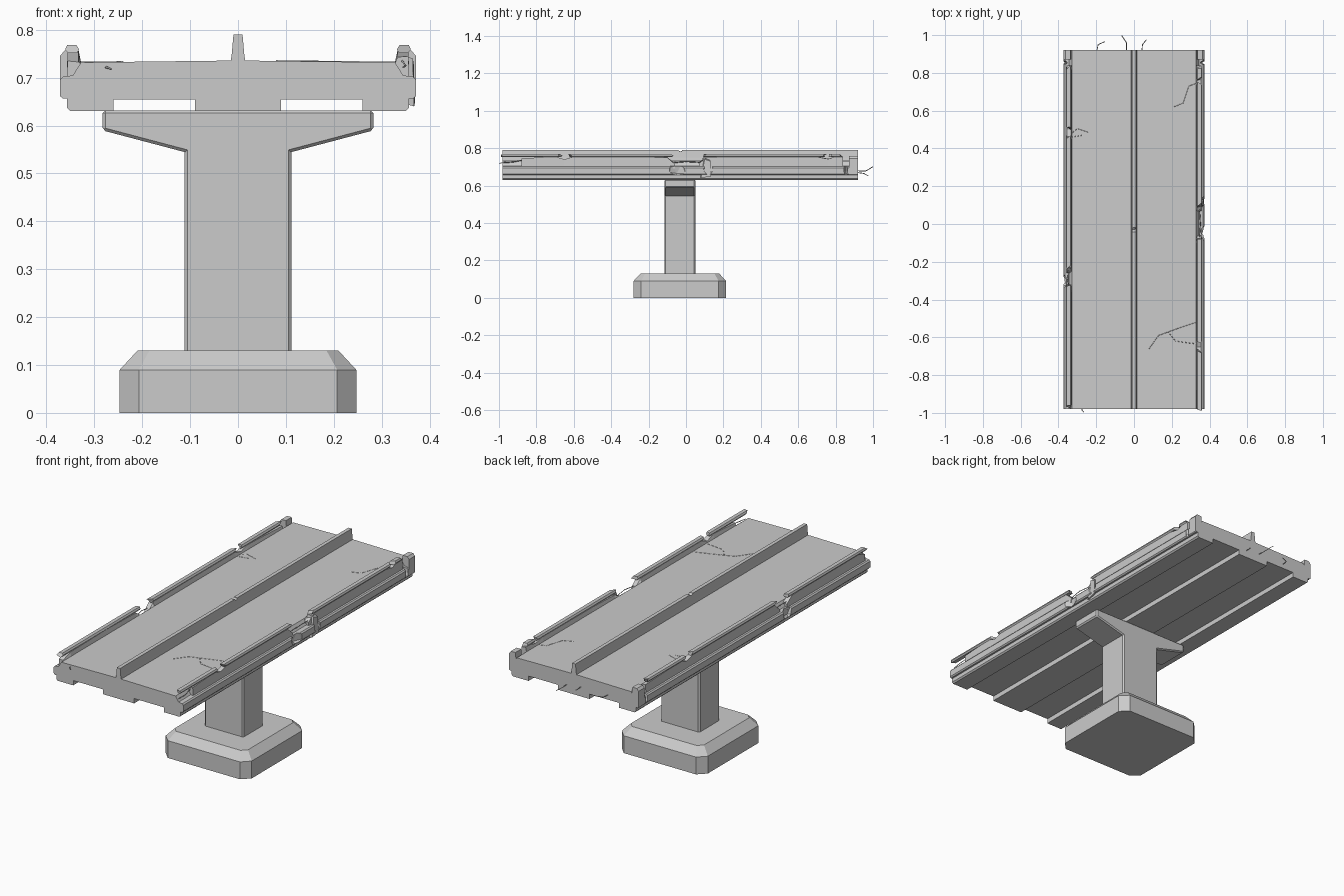
import bpy, bmesh, random
from mathutils import Vector

if "Cube" in bpy.data.objects:
    bpy.data.objects.remove(bpy.data.objects["Cube"])

random.seed(4)
Y0, Y1 = -0.98, 0.92          # deck ends
YC = -0.033                   # pier centre


def make(name, bm):
    bmesh.ops.recalc_face_normals(bm, faces=bm.faces)
    me = bpy.data.meshes.new(name)
    bm.to_mesh(me)
    bm.free()
    ob = bpy.data.objects.new(name, me)
    bpy.context.collection.objects.link(ob)
    return ob


def loft(name, rings):
    """Closed solid through rings that have equal point counts."""
    bm = bmesh.new()
    vs = [[bm.verts.new(p) for p in r] for r in rings]
    n = len(vs[0])
    for a, b in zip(vs, vs[1:]):
        for i in range(n):
            j = (i + 1) % n
            bm.faces.new((a[i], a[j], b[j], b[i]))
    bm.faces.new(vs[0])
    bm.faces.new(vs[-1])
    return make(name, bm)


def extrude_y(name, prof, ya, yb):
    return loft(name, [[(x, y, z) for x, z in prof] for y in (ya, yb)])


def octagon(hx, hy, c, z):
    """Rectangle with cut corners around the pier axis."""
    pts = [(hx, -hy + c), (hx, hy - c), (hx - c, hy), (-hx + c, hy),
           (-hx, hy - c), (-hx, -hy + c), (-hx + c, -hy), (hx - c, -hy)]
    return [(x, y + YC, z) for x, y in pts]


def mirrored(half):
    return half + [(-x, z) for x, z in reversed(half)]


def tube(name, pts, r):
    cu = bpy.data.curves.new(name, 'CURVE')
    cu.dimensions = '3D'
    cu.bevel_depth = r
    cu.bevel_resolution = 0
    cu.use_fill_caps = True
    sp = cu.splines.new('POLY')
    sp.points.add(len(pts) - 1)
    for p, co in zip(sp.points, pts):
        p.co = (*co, 1)
    ob = bpy.data.objects.new(name, cu)
    bpy.context.collection.objects.link(ob)
    return ob


def gouge(loc, size):
    """Irregular faceted lump used to break away concrete."""
    bm = bmesh.new()
    bmesh.ops.create_icosphere(bm, subdivisions=1, radius=1)
    for v in bm.verts:
        k = random.uniform(0.8, 1.15)
        v.co = Vector([c * s * k + o for c, s, o in zip(v.co, size, loc)])
    ob = make("break_cutter", bm)
    ob.hide_render = True
    ob.hide_viewport = True
    return ob


def cut(ob, cutters):
    for c in cutters:
        m = ob.modifiers.new("break", 'BOOLEAN')
        m.operation = 'DIFFERENCE'
        m.solver = 'EXACT'
        m.object = c


# Footing with chamfered edges
loft("footing", [octagon(0.247, 0.247, 0.04, 0), octagon(0.247, 0.247, 0.04, 0.09),
                 octagon(0.21, 0.21, 0.025, 0.13)])

# Pier column
loft("pier_column", [octagon(0.112, 0.083, 0.007, 0.125), octagon(0.112, 0.083, 0.007, 0.56)])

# Hammerhead cap, slightly bevelled
cap = extrude_y("pier_cap", mirrored([(0.105, 0.543), (0.283, 0.59), (0.283, 0.632)]),
                YC - 0.083, YC + 0.083)
bv = cap.modifiers.new("edge", 'BEVEL')
bv.width = 0.006
bv.segments = 1

# Deck slab with three girders underneath
deck = extrude_y("road_deck", mirrored([
    (0.09, 0.655), (0.26, 0.655), (0.26, 0.63), (0.35, 0.63), (0.357, 0.637),
    (0.357, 0.657), (0.366, 0.657), (0.372, 0.663), (0.372, 0.695), (0.366, 0.702),
    (0.345, 0.705), (0.328, 0.732), (0.0, 0.736)]), Y0, Y1)
extrude_y("centre_girder", mirrored([(0.09, 0.63), (0.09, 0.66)]), Y0, Y1)

# Median barrier with a nick in its top
median = extrude_y("median_barrier", mirrored([(0.016, 0.73), (0.013, 0.75), (0.0095, 0.79)]), Y0, Y1)
cut(median, [gouge((0, -0.03, 0.793), (0.03, 0.016, 0.016))])

# Broken zones on both edges
right_breaks = [gouge((0.375, -0.05, 0.69), (0.026, 0.05, 0.05)),
                gouge((0.375, 0.12, 0.70), (0.022, 0.03, 0.05)),
                gouge((0.375, 0.855, 0.71), (0.028, 0.012, 0.07))]
left_breaks = [gouge((-0.375, -0.30, 0.69), (0.026, 0.04, 0.05)),
               gouge((-0.375, 0.855, 0.71), (0.028, 0.012, 0.07))]
cut(deck, right_breaks + left_breaks)


def parapet(name, s, tops):
    """Kerb wall with an uneven broken top: tops = (y, height)."""
    rings = []
    for y, h in tops:
        prof = [(0.358, 0.69), (0.356, h), (0.333, h + random.uniform(-.003, .003)),
                (0.327, 0.728), (0.327, 0.69)]
        rings.append([(s * x, y, z) for x, z in prof])
    return loft(name, rings)


def rail(name, s, ya, yb):
    """Overhanging coping strip with ragged ends."""
    prof = [(0.336, 0.752), (0.332, 0.759), (0.337, 0.768), (0.357, 0.768),
            (0.361, 0.759), (0.356, 0.752)]
    loft(name, [[(s * x, y + random.uniform(-.012, .012), z) for x, z in prof] for y in (ya, yb)])


# Parapets and coping, broken into runs
walls = {1: [[(-0.88, .745), (-0.7, .755), (-0.65, .74), (-0.6, .755), (-0.3, .754), (-0.1, .75), (-0.06, .715)],
             [(0.07, .72), (0.11, .75), (0.3, .755), (0.7, .753), (0.76, .742), (0.8, .755), (0.84, .752)]],
         -1: [[(-0.96, .735), (-0.9, .755), (-0.6, .755), (-0.36, .75), (-0.32, .72)],
              [(-0.26, .715), (-0.22, .752), (0.1, .755), (0.45, .753), (0.5, .738), (0.55, .755), (0.84, .745)]]}
runs = {1: [(-0.98, -0.67), (-0.62, -0.07), (0.1, 0.74), (0.77, 0.83)],
        -1: [(-0.97, -0.33), (-0.23, 0.46), (0.51, 0.83)]}
for s, side in ((1, "right"), (-1, "left")):
    for i, t in enumerate(walls[s]):
        parapet(f"{side}_parapet_{i}", s, t)
    for i, (a, b) in enumerate(runs[s]):
        rail(f"{side}_coping_{i}", s, a, b)
    # End post at the far end
    extrude_y(f"{side}_end_post", [(s * x, z) for x, z in
              [(0.33, 0.70), (0.372, 0.66), (0.372, 0.745), (0.362, 0.757), (0.336, 0.757)]], 0.872, Y1)

# Loose slab fragment hanging at the right edge break
loft("loose_fragment", [[(0.335, 0.07, 0.65), (0.368, 0.08, 0.64), (0.365, 0.10, 0.74), (0.335, 0.09, 0.75)],
                        [(0.335, 0.12, 0.66), (0.37, 0.135, 0.65), (0.367, 0.13, 0.73), (0.335, 0.125, 0.75)]])

# Bent reinforcing bars at the ends
bars = [[(-0.2, 0.9, 0.68), (-0.19, 0.95, 0.678), (-0.155, 0.965, 0.68)],
        [(-0.04, 0.9, 0.68), (-0.04, 0.96, 0.677), (-0.065, 0.998, 0.70)],
        [(0.04, 0.9, 0.672), (0.045, 0.95, 0.665), (0.065, 0.975, 0.652)],
        [(-0.28, -0.96, 0.72), (-0.275, -0.985, 0.722), (-0.265, -0.997, 0.718)],
        [(0.345, -0.98, 0.722), (0.35, -0.93, 0.725), (0.343, -0.88, 0.735)],
        [(-0.345, -0.34, 0.725), (-0.35, -0.29, 0.73), (-0.345, -0.22, 0.725)],
        [(0.345, -0.09, 0.72), (0.352, 0.0, 0.728), (0.345, 0.1, 0.722)]]
for i, p in enumerate(bars):
    tube(f"rebar_{i}", p, 0.0022)

# Surface cracks in the road
cracks = [[(0.08, -0.66), (0.13, -0.59), (0.24, -0.55), (0.33, -0.52)],
          [(0.18, -0.57), (0.22, -0.62), (0.33, -0.635)],
          [(0.21, 0.62), (0.26, 0.64), (0.29, 0.73), (0.33, 0.745)],
          [(-0.33, 0.48), (-0.30, 0.505), (-0.24, 0.485)],
          [(-0.33, 0.46), (-0.27, 0.47)]]
for i, c in enumerate(cracks):
    tube(f"road_crack_{i}", [(x, y, 0.736 - 0.0122 * abs(x)) for x, y in c], 0.0015)
